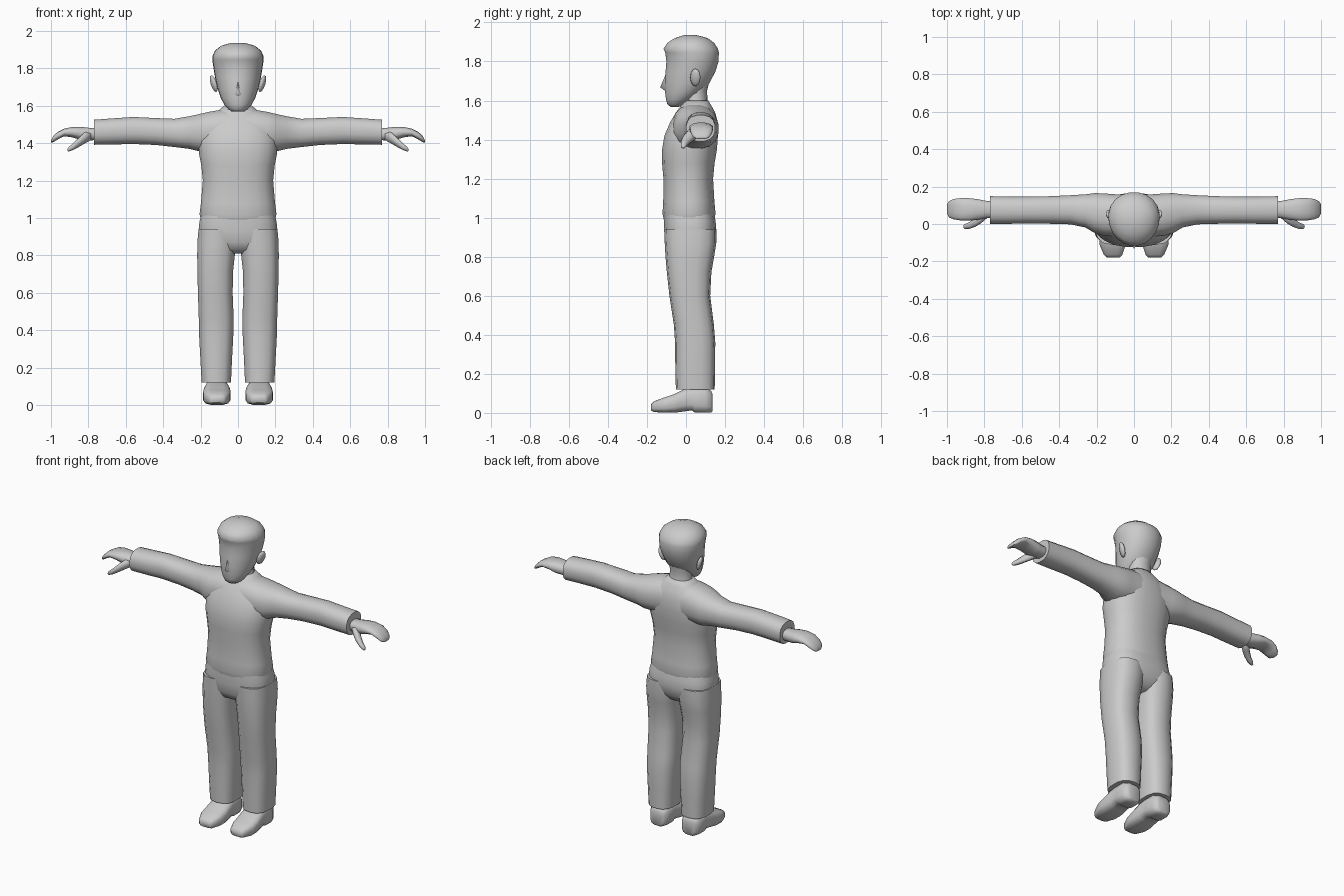
import bpy, bmesh, math
from mathutils import Vector

grey = bpy.data.materials.new("plain grey")
grey.diffuse_color = (0.6, 0.6, 0.6, 1)


def loft(name, axis, rings, n=16, power=2.4, taper=0.0, mirror=False, angle=50):
    """Skin of rounded slices: (position, a0, a1, b0, b1) bounds across the axis."""
    bm = bmesh.new()
    loops = []
    for p, a0, a1, b0, b1 in rings:
        loop = []
        for i in range(n):
            t = 2 * math.pi * (i + 0.5) / n
            c, s = math.cos(t), math.sin(t)
            u = math.copysign(abs(c) ** (2 / power), c)
            v = math.copysign(abs(s) ** (2 / power), s)
            u *= 1 - taper * max(0, -v)          # narrower towards the front
            a = (a0 + a1) / 2 + u * (a1 - a0) / 2
            b = (b0 + b1) / 2 + v * (b1 - b0) / 2
            co = {"x": (p, a, b), "y": (a, p, b), "z": (a, b, p)}[axis]
            loop.append(bm.verts.new(co))
        loops.append(loop)
    for lo, hi in zip(loops, loops[1:]):
        for i in range(n):
            j = (i + 1) % n
            bm.faces.new((lo[i], lo[j], hi[j], hi[i]))
    bm.faces.new(loops[0])
    bm.faces.new(loops[-1])
    return finish(name, bm, mirror, angle)


def finish(name, bm, mirror=False, angle=50):
    if mirror:
        geo = bmesh.ops.duplicate(bm, geom=bm.verts[:] + bm.edges[:] + bm.faces[:])["geom"]
        for v in geo:
            if isinstance(v, bmesh.types.BMVert):
                v.co.x *= -1
    bmesh.ops.recalc_face_normals(bm, faces=bm.faces)
    me = bpy.data.meshes.new(name)
    bm.to_mesh(me)
    bm.free()
    me.materials.append(grey)
    ob = bpy.data.objects.new(name, me)
    bpy.context.collection.objects.link(ob)
    bpy.ops.object.select_all(action="DESELECT")
    ob.select_set(True)
    bpy.context.view_layer.objects.active = ob
    bpy.ops.object.shade_smooth_by_angle(angle=math.radians(angle))
    return ob


def wide(z, w, y0, y1):
    return (z, -w, w, y0, y1)


# Shirt body, from hem to collar
loft("shirt_body", "z", [
    wide(0.99, 0.20, -0.115, 0.145), wide(1.02, 0.208, -0.122, 0.153),
    wide(1.08, 0.200, -0.118, 0.147), wide(1.20, 0.190, -0.117, 0.140),
    wide(1.28, 0.198, -0.124, 0.148), wide(1.35, 0.212, -0.124, 0.160),
    wide(1.42, 0.212, -0.112, 0.165), wide(1.49, 0.195, -0.082, 0.164),
    wide(1.54, 0.150, -0.052, 0.150), wide(1.575, 0.105, -0.025, 0.130),
    wide(1.60, 0.075, -0.008, 0.115)], n=20, angle=60)

# Sleeves running through the shoulders
half = [(0.09, -0.07, 0.16, 1.35, 1.580), (0.16, -0.065, 0.165, 1.35, 1.568),
        (0.21, -0.05, 0.167, 1.355, 1.556), (0.26, -0.02, 0.160, 1.368, 1.545),
        (0.34, -0.003, 0.155, 1.378, 1.531), (0.44, 0.0, 0.150, 1.389, 1.535),
        (0.56, 0.002, 0.147, 1.394, 1.541), (0.66, 0.0, 0.147, 1.392, 1.534),
        (0.77, 0.0, 0.150, 1.390, 1.526)]
loft("sleeves", "x", [(-r[0], *r[1:]) for r in reversed(half)] + half)

# Hands: curled mitten fingers and a thumb
loft("hands", "x", [
    (0.74, 0.035, 0.120, 1.420, 1.482), (0.79, 0.030, 0.125, 1.412, 1.482),
    (0.84, 0.020, 0.135, 1.415, 1.488), (0.885, 0.016, 0.140, 1.430, 1.487),
    (0.93, 0.018, 0.140, 1.436, 1.478), (0.965, 0.024, 0.135, 1.418, 1.460),
    (0.99, 0.034, 0.122, 1.403, 1.435), (1.0, 0.055, 0.105, 1.403, 1.415)],
    n=12, mirror=True, angle=70)
loft("thumbs", "x", [
    (0.785, 0.030, 0.08, 1.415, 1.465), (0.82, 0.0, 0.065, 1.395, 1.460),
    (0.85, -0.018, 0.035, 1.378, 1.432), (0.88, -0.027, 0.012, 1.362, 1.402),
    (0.905, -0.027, 0.0, 1.354, 1.380), (0.912, -0.02, -0.008, 1.357, 1.368)],
    n=8, power=2, mirror=True, angle=70)

# Trousers: hips and two legs
loft("trouser_hips", "z", [
    wide(0.81, 0.07, -0.05, 0.08), wide(0.83, 0.14, -0.085, 0.115),
    wide(0.87, 0.205, -0.105, 0.145), wide(0.93, 0.213, -0.112, 0.157),
    wide(0.98, 0.208, -0.114, 0.153), wide(1.02, 0.198, -0.114, 0.145)],
    n=20, power=2.8)
loft("trouser_legs", "z", [
    (0.12, 0.036, 0.196, -0.052, 0.147), (0.25, 0.030, 0.203, -0.055, 0.149),
    (0.36, 0.024, 0.209, -0.056, 0.150), (0.45, 0.021, 0.211, -0.062, 0.143),
    (0.60, 0.027, 0.216, -0.085, 0.124), (0.72, 0.024, 0.219, -0.098, 0.130),
    (0.80, 0.015, 0.220, -0.105, 0.144), (0.87, 0.006, 0.219, -0.109, 0.155),
    (0.94, 0.006, 0.213, -0.112, 0.155)], n=14, power=2.7, mirror=True)

# Shoes: raised instep between the sole and the heel
loft("shoes", "y", [
    (-0.178, 0.075, 0.148, 0.012, 0.045), (-0.165, 0.062, 0.162, 0.004, 0.060),
    (-0.11, 0.042, 0.186, 0.0, 0.080), (-0.06, 0.038, 0.188, 0.0, 0.097),
    (-0.01, 0.042, 0.183, 0.006, 0.122), (0.03, 0.048, 0.178, 0.012, 0.130),
    (0.045, 0.048, 0.178, 0.0, 0.130), (0.10, 0.048, 0.178, 0.0, 0.130),
    (0.128, 0.060, 0.165, 0.0, 0.115), (0.137, 0.075, 0.150, 0.010, 0.095)],
    n=12, power=3.4, mirror=True)

# Neck and head
loft("neck", "z", [
    wide(1.54, 0.085, -0.02, 0.125), wide(1.60, 0.070, -0.005, 0.110),
    wide(1.65, 0.068, -0.005, 0.108), wide(1.72, 0.075, 0.0, 0.125)], n=14, power=2)
loft("head", "z", [
    wide(1.568, 0.030, -0.080, -0.035), wide(1.580, 0.052, -0.096, -0.005),
    wide(1.605, 0.073, -0.103, 0.030), wide(1.640, 0.093, -0.108, 0.078),
    wide(1.690, 0.110, -0.110, 0.122), wide(1.750, 0.124, -0.106, 0.153),
    wide(1.800, 0.132, -0.102, 0.168), wide(1.845, 0.139, -0.108, 0.170),
    wide(1.865, 0.138, -0.117, 0.165), wide(1.895, 0.124, -0.097, 0.146),
    wide(1.920, 0.092, -0.058, 0.112), wide(1.935, 0.040, -0.010, 0.055)],
    n=20, power=2.15, taper=0.12, angle=70)

# Nose wedge
bm = bmesh.new()
top, tip, left, right, back = [bm.verts.new(c) for c in (
    (0, -0.100, 1.745), (0, -0.132, 1.668), (-0.022, -0.098, 1.655),
    (0.022, -0.098, 1.655), (0, -0.100, 1.645))]
for f in ((top, left, tip), (top, tip, right), (tip, left, back), (tip, back, right),
          (top, right, back), (top, back, left)):
    bm.faces.new(f)
finish("nose", bm, angle=70)

# Ears, flaring outwards at the top
bm = bmesh.new()
bmesh.ops.create_uvsphere(bm, u_segments=10, v_segments=6, radius=1)
for v in bm.verts:
    x, y, z = v.co
    v.co = Vector((0.130 + 0.018 * x + 0.012 * z, 0.048 + 0.024 * y + 0.012 * x, 1.718 + 0.045 * z))
finish("ears", bm, mirror=True, angle=70)
